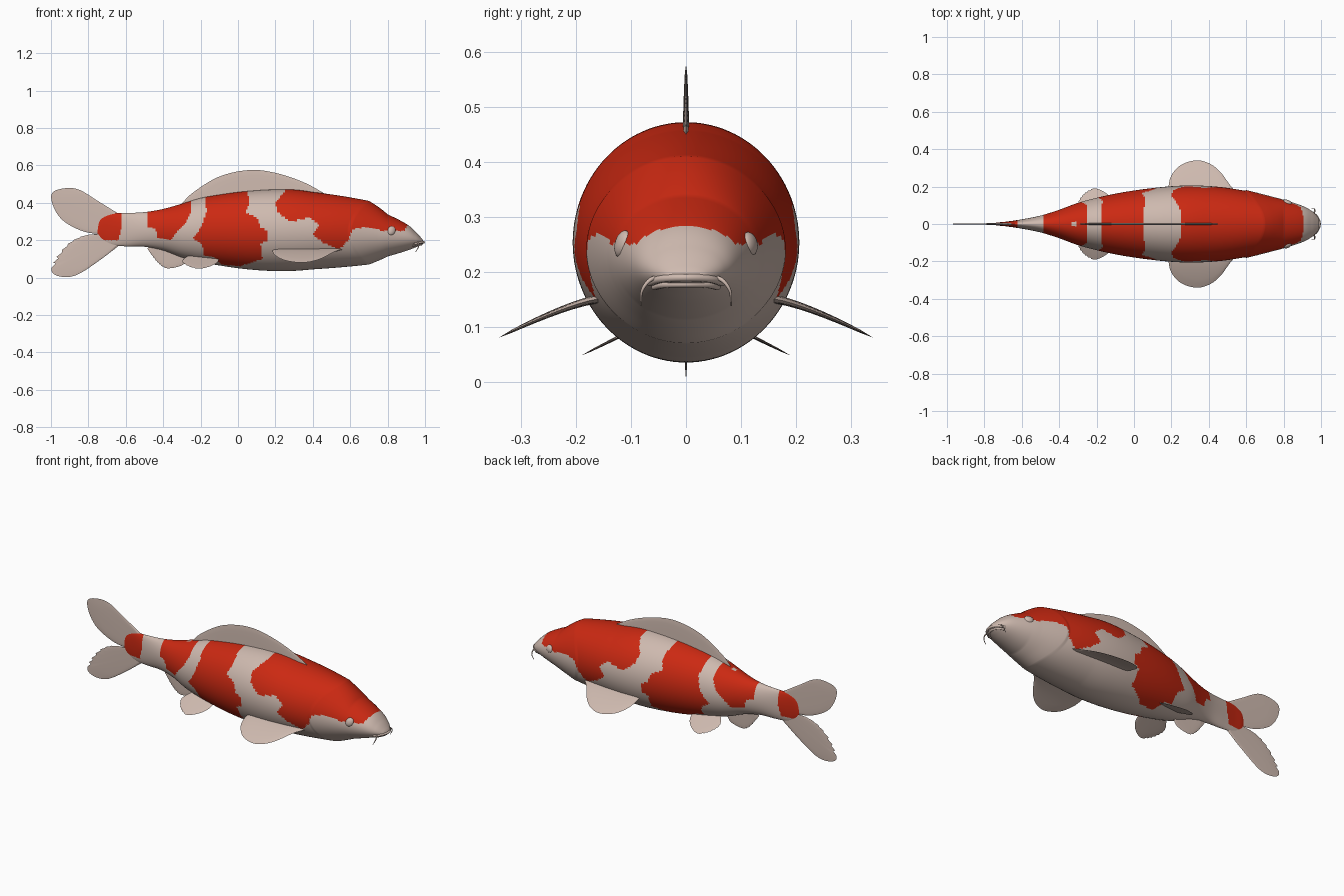
import bpy
import bmesh
import math
from mathutils import Vector

cube = bpy.data.objects.get("Cube")
if cube:
    bpy.data.objects.remove(cube, do_unlink=True)


def material(name, colour):
    mat = bpy.data.materials.new(name)
    mat.use_nodes = True
    mat.diffuse_color = (*colour, 1)
    mat.node_tree.nodes["Principled BSDF"].inputs["Base Color"].default_value = (*colour, 1)
    return mat


skin = material("pale skin", (0.62, 0.49, 0.43))
red = material("orange red", (0.6, 0.022, 0.006))


def spline(points, n):
    """Sample n + 1 tuples along a smooth curve through the points."""
    pts = [Vector(p) for p in points]
    pts = [2 * pts[0] - pts[1]] + pts + [2 * pts[-1] - pts[-2]]
    spans = len(pts) - 3
    out = []
    for i in range(n + 1):
        f = i / n * spans
        k = min(int(f), spans - 1)
        t = f - k
        a, b, c, d = pts[k:k + 4]
        out.append(b + (c - a) * (t / 2)
                   + (2 * a - 5 * b + 4 * c - d) * (t * t / 2)
                   + (3 * b - a - 3 * c + d) * (t ** 3 / 2))
    return out


def finish(name, bm, *mats):
    bmesh.ops.remove_doubles(bm, verts=bm.verts[:], dist=1e-5)
    bmesh.ops.recalc_face_normals(bm, faces=bm.faces[:])
    mesh = bpy.data.meshes.new(name)
    bm.to_mesh(mesh)
    bm.free()
    for mat in mats:
        mesh.materials.append(mat)
    obj = bpy.data.objects.new(name, mesh)
    bpy.context.collection.objects.link(obj)
    bpy.ops.object.select_all(action='DESELECT')
    obj.select_set(True)
    bpy.context.view_layer.objects.active = obj
    bpy.ops.object.shade_smooth_by_angle(angle=math.radians(40))
    return obj


def inside(poly, x, z):
    hit = False
    for (ax, az), (bx, bz) in zip(poly, poly[1:] + poly[:1]):
        if (az > z) != (bz > z) and x < ax + (z - az) * (bx - ax) / (bz - az):
            hit = not hit
    return hit


# Body stations: x, top, bottom, half width
stations = [
    (-.75, .3, .225, .004), (-.73, .325, .2, .008), (-.68, .343, .175, .013),
    (-.6, .345, .167, .025), (-.5, .35, .165, .045), (-.4, .367, .145, .076),
    (-.3, .395, .108, .113), (-.2, .425, .083, .14), (-.1, .443, .065, .162),
    (0, .457, .05, .179), (.1, .466, .04, .192), (.2, .471, .035, .202),
    (.3, .47, .036, .206), (.4, .457, .044, .203), (.5, .437, .055, .193),
    (.6, .41, .07, .176), (.7, .378, .09, .155), (.8, .338, .113, .13),
    (.9, .287, .143, .097), (.95, .245, .162, .07), (.98, .212, .176, .04),
    (.99, .198, .182, .02)]

# Red patches as side outlines, in hundredths
patches = [
    [(-80, 20), (-64, 20), (-62, 28), (-63, 50), (-80, 50)],
    [(-48, 50), (-24, 50), (-25, 35), (-28, 29), (-32, 25), (-36, 20),
     (-43, 21), (-44, 26), (-48, 27)],
    [(-18, 60), (6, 60), (5, 46), (6, 40), (4, 35), (10, 32), (12, 27), (16, 25),
     (16, 20), (12, 18), (13, 10), (1, 6), (-9, 7), (-13, 11), (-18, 12),
     (-19, 18), (-24, 21), (-19, 28), (-17, 35)],
    [(28, 60), (25, 46), (20, 40), (21, 35), (28, 30), (38, 32), (44, 28),
     (40, 23), (45, 19), (54, 15), (59, 20), (61, 26), (68, 27), (78, 25),
     (89, 25), (91, 29), (91, 60)]]

# Body with a raised gill cover whose rear edge bows forward above and below
SIDES = 112
GILL = .6
bm = bmesh.new()
rings = []
for x, top, bottom, half in spline(stations, 12 * (len(stations) - 1)):
    ring = []
    for i in range(SIDES):
        c, s = math.cos(math.tau * i / SIDES), math.sin(math.tau * i / SIDES)
        bow = .1 * s * s * max(0, 1 - abs(x - GILL) / .2)
        flare = 1
        if x > GILL - 1e-4:
            flare += .03 * max(0, 1 - (x - GILL) / .15) * max(0, 1 - s * s / .6)
        ring.append(bm.verts.new((x + bow, half * c * flare,
                                  (top + bottom) / 2 + (top - bottom) / 2 * s)))
    rings.append(ring)
for a, b in zip(rings, rings[1:]):
    for i in range(SIDES):
        j = (i + 1) % SIDES
        face = bm.faces.new((a[i], a[j], b[j], b[i]))
        x, y, z = face.calc_center_median()
        spot = -.335 < x < -.305 and abs(y) < .014 and z > .3
        if not spot and any(inside(p, x * 100, z * 100) for p in patches):
            face.material_index = 1
tail_cap = bm.faces.new(rings[0])
tail_cap.material_index = 1
bm.faces.new(rings[-1])
finish("body", bm, skin, red)


def fin(name, root, edge, place, across, thick, ragged=0):
    """Loft a thin fin from its root to its outer edge, tapering to the rim."""
    cols, rows = 40, 8
    inner, outer = spline(root, cols), spline(edge, cols)
    bm = bmesh.new()
    for sign in (-1, 1):
        grid = []
        for i in range(cols + 1):
            notch = ragged * (i % 2) if cols * .55 < i < cols * .9 else 0
            line = []
            for k in range(rows + 1):
                v = k / rows
                p = inner[i].lerp(outer[i], v * (1 - notch))
                t = thick / 2 * math.sqrt(max(0, 1 - v)) * min(1, i / 4, (cols - i) / 4)
                line.append(bm.verts.new(Vector(place(*p)) + Vector(across) * sign * t))
            grid.append(line)
        for a, b in zip(grid, grid[1:]):
            for k in range(rows):
                bm.faces.new((a[k], b[k], b[k + 1], a[k + 1]))
    return finish(name, bm, skin)


# Fins on the centre line
def upright(x, z):
    return (x, 0, z)


fin("dorsal_fin", [(-.3, .38), (0, .44), (.25, .455), (.48, .425)],
    [(-.31, .385), (-.24, .455), (-.1, .54), (.06, .575), (.2, .56), (.35, .51), (.48, .44)],
    upright, (0, 1, 0), .012)
fin("upper_tail_lobe", [(-.64, .34), (-.7, .24)],
    [(-.64, .342), (-.75, .41), (-.85, .47), (-.93, .477), (-.995, .45),
     (-.985, .375), (-.93, .3), (-.82, .245), (-.7, .23)],
    upright, (0, 1, 0), .01)
fin("lower_tail_lobe", [(-.64, .17), (-.7, .24)],
    [(-.64, .168), (-.75, .085), (-.86, .015), (-.94, .004), (-.995, .03),
     (-.98, .095), (-.91, .18), (-.82, .225), (-.7, .235)],
    upright, (0, 1, 0), .01, .06)
fin("anal_fin", [(-.27, .12), (-.47, .17)],
    [(-.27, .1), (-.3, .065), (-.38, .05), (-.43, .08), (-.485, .155)],
    upright, (0, 1, 0), .01, .06)


def tube(name, points, radius, tip):
    curve = bpy.data.curves.new(name, 'CURVE')
    curve.dimensions = '3D'
    curve.bevel_depth = radius
    curve.bevel_resolution = 3
    curve.use_fill_caps = True
    path = spline(points, 20)
    line = curve.splines.new('POLY')
    line.points.add(len(path) - 1)
    for i, (point, p) in enumerate(zip(line.points, path)):
        point.co = (*p, 1)
        point.radius = 1 + (tip - 1) * i / 20
    line.use_smooth = True
    curve.materials.append(skin)
    bpy.context.collection.objects.link(bpy.data.objects.new(name, curve))


# Paired fins, eyes and barbels
for side, label in ((1, "left"), (-1, "right")):
    fin(label + "_pectoral_fin", [(.57, .14), (.4, .16), (.2, .155)],
        [(.57, .15), (.52, .2), (.46, .28), (.4, .325), (.33, .34), (.25, .315),
         (.2, .26), (.185, .2), (.19, .16)],
        lambda x, y: (x, side * y, .15 - .07 * (max(0, y - .16) / .18) ** 1.3),
        (0, 0, 1), .016)
    fin(label + "_pelvic_fin", [(-.1, .055), (-.26, .05)],
        [(-.1, .06), (-.11, .12), (-.15, .165), (-.21, .19), (-.265, .165),
         (-.3, .11), (-.27, .055)],
        lambda x, y: (x, side * y, .08 - .5 * (y - .125)), (0, 0, 1), .01, .04)

    bm = bmesh.new()
    bmesh.ops.create_uvsphere(bm, u_segments=20, v_segments=12, radius=.022)
    bmesh.ops.scale(bm, vec=(1.2, .6, 1), verts=bm.verts[:])
    bmesh.ops.rotate(bm, matrix=Vector((0, 1, 0)).rotation_difference(
        Vector((.35, side, .2))).to_matrix(), verts=bm.verts[:])
    bmesh.ops.translate(bm, vec=(.82, side * .115, .25), verts=bm.verts[:])
    finish(label + "_eye", bm, skin)

    tube(label + "_barbel", [(.95, side * .045, .19), (.965, side * .065, .185),
                             (.965, side * .08, .165), (.95, side * .082, .138)], .005, .3)

# Mouth
tube("upper_lip", [(.94, -.066, .18), (.975, -.042, .187), (.992, 0, .189),
                   (.975, .042, .187), (.94, .066, .18)], .007, 1)
tube("lower_lip", [(.935, -.058, .172), (.965, -.038, .176), (.98, 0, .177),
                   (.965, .038, .176), (.935, .058, .172)], .006, 1)
